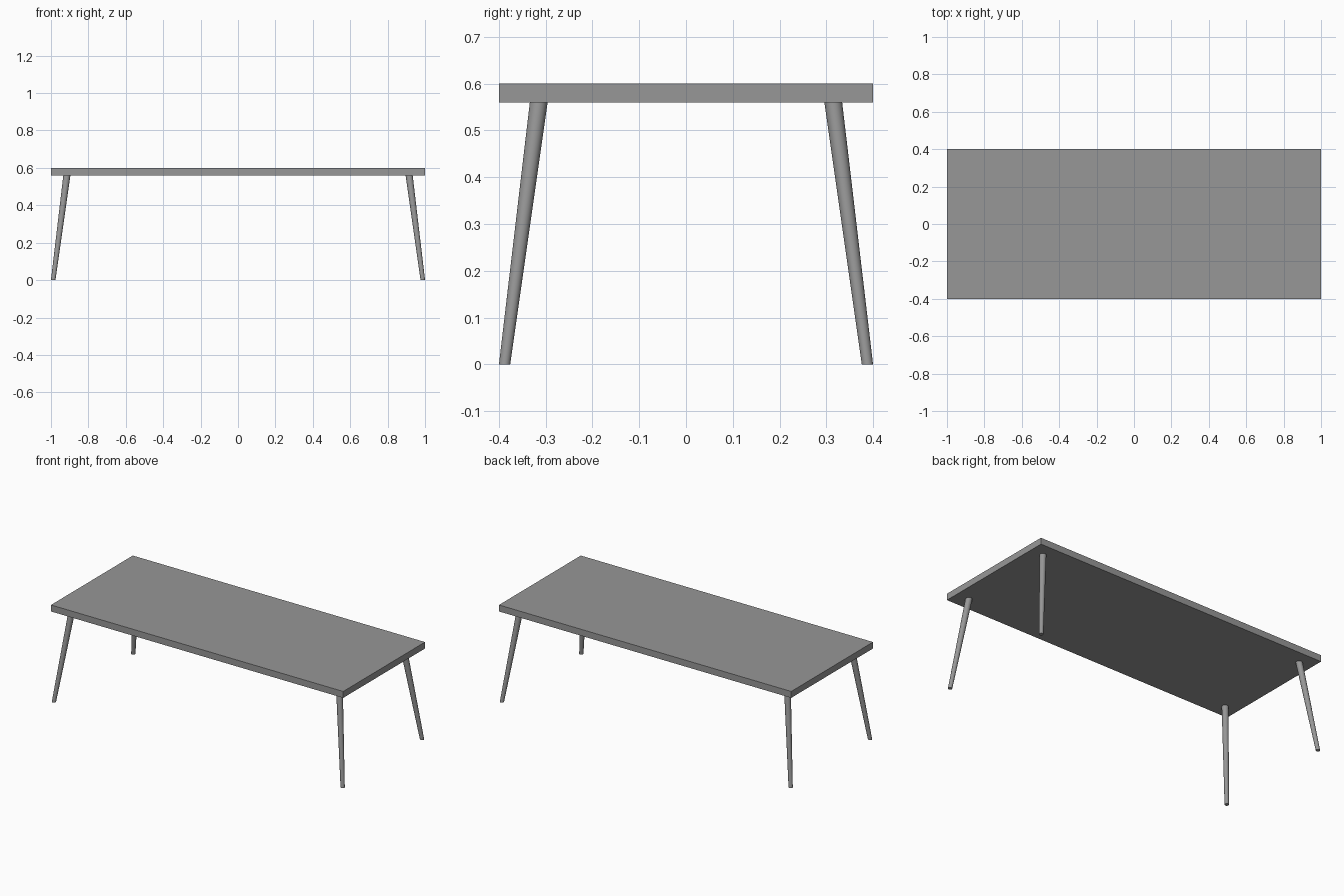
import bpy, bmesh
from mathutils import Vector

if "Cube" in bpy.data.objects:
    bpy.data.objects.remove(bpy.data.objects["Cube"])

TOP_Z, THICK = 0.6, 0.04
UNDER = TOP_Z - THICK

# Dark grey finish shared by all parts
finish = bpy.data.materials.new("dark_grey")
finish.diffuse_color = (0.31, 0.31, 0.31, 1)
finish.use_nodes = True
finish.node_tree.nodes["Principled BSDF"].inputs["Base Color"].default_value = finish.diffuse_color


def make_object(name, bm):
    mesh = bpy.data.meshes.new(name)
    bm.to_mesh(mesh)
    bm.free()
    mesh.materials.append(finish)
    obj = bpy.data.objects.new(name, mesh)
    bpy.context.collection.objects.link(obj)
    return obj


def splayed_leg(name, sx, sy):
    """Tapered round leg with level ends, leaning out towards its corner."""
    foot = Vector((sx * 0.988, sy * 0.388))
    head = Vector((sx * 0.915, sy * 0.315))
    bm = bmesh.new()
    bmesh.ops.create_cone(bm, cap_ends=True, segments=32,
                          radius1=0.012, radius2=0.019, depth=UNDER)
    for v in bm.verts:
        t = v.co.z / UNDER + 0.5
        centre = foot.lerp(head, t)
        v.co = (v.co.x + centre.x, v.co.y + centre.y, t * UNDER)
    leg = make_object(name, bm)
    bpy.ops.object.select_all(action='DESELECT')
    leg.select_set(True)
    bpy.context.view_layer.objects.active = leg
    bpy.ops.object.shade_smooth_by_angle()


# Table top
bm = bmesh.new()
bmesh.ops.create_cube(bm, size=1)
bmesh.ops.scale(bm, vec=(2, 0.8, THICK), verts=bm.verts)
bmesh.ops.translate(bm, vec=(0, 0, TOP_Z - THICK / 2), verts=bm.verts)
make_object("table_top", bm)

# Four splayed legs
for side, sx in (("left", -1), ("right", 1)):
    for end, sy in (("front", -1), ("back", 1)):
        splayed_leg(f"{end}_{side}_leg", sx, sy)
